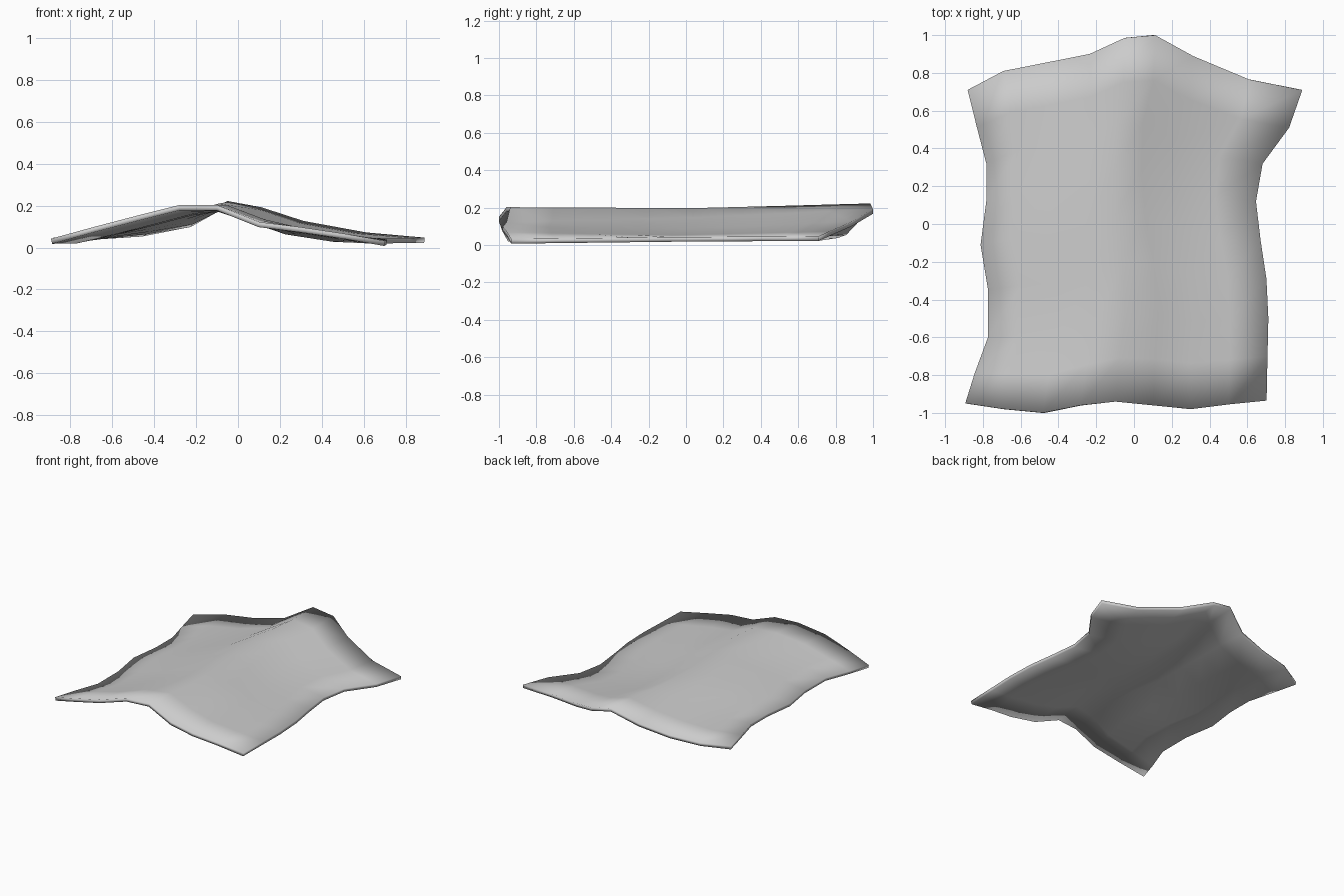
import bpy
import bmesh
from mathutils import Vector

cube = bpy.data.objects.get("Cube")
if cube:
    bpy.data.objects.remove(cube, do_unlink=True)

# Cloth material
cloth = bpy.data.materials.new("cloth grey")
cloth.use_nodes = True
grey = (0.6, 0.6, 0.6, 1)
cloth.diffuse_color = grey
bsdf = cloth.node_tree.nodes["Principled BSDF"]
bsdf.inputs["Base Color"].default_value = grey
bsdf.inputs["Roughness"].default_value = 0.8

# Ragged outline of the sheet, corner to corner
N = 8
front = [(-.89, -.95), (-.69, -.98), (-.48, -1), (-.28, -.96), (-.1, -.94),
         (.1, -.96), (.3, -.98), (.5, -.955), (.7, -.935)]
back = [(-.88, .71), (-.69, .81), (-.46, .855), (-.23, .9), (-.05, .985),
        (.11, 1), (.31, .89), (.61, .765), (.89, .71)]
left = [(-.89, -.95), (-.84, -.79), (-.77, -.6), (-.77, -.35), (-.81, -.11),
        (-.78, .12), (-.78, .32), (-.83, .51), (-.88, .71)]
right = [(.7, -.935), (.705, -.7), (.71, -.5), (.7, -.29), (.67, -.09),
         (.645, .12), (.68, .32), (.82, .51), (.89, .71)]

# Heights across the fold at the front, middle and back
rise_front = [.03, .085, .14, .19, .19, .11, .085, .055, .02]
rise_mid = [.035, .065, .11, .16, .185, .135, .075, .04, .03]
rise_back = [.035, .05, .065, .11, .21, .18, .115, .06, .035]


def outline_blend(i, j):
    """Fill the inside of the outline from its four edges."""
    u, v = i / N, j / N
    f, b, l, r = (Vector(p) for p in (front[i], back[i], left[j], right[j]))
    c00, c10, c01, c11 = (Vector(p) for p in (front[0], front[N], back[0], back[N]))
    corners = (c00 * (1 - u) + c10 * u) * (1 - v) + (c01 * (1 - u) + c11 * u) * v
    return f * (1 - v) + b * v + l * (1 - u) + r * u - corners


def height(i, j):
    v = 2 * j / N
    if v < 1:
        return rise_front[i] * (1 - v) + rise_mid[i] * v
    return rise_mid[i] * (2 - v) + rise_back[i] * (v - 1)


# Folded sheet
bm = bmesh.new()
grid = [[bm.verts.new((*outline_blend(i, j), height(i, j))) for i in range(N + 1)]
        for j in range(N + 1)]
for j in range(N):
    for i in range(N):
        bm.faces.new((grid[j][i], grid[j][i + 1], grid[j + 1][i + 1], grid[j + 1][i]))
for face in bm.faces:
    face.smooth = True
mesh = bpy.data.meshes.new("cloth_sheet")
bm.to_mesh(mesh)
bm.free()
mesh.materials.append(cloth)
sheet = bpy.data.objects.new("cloth_sheet", mesh)
bpy.context.collection.objects.link(sheet)

# Thin rim, softly shaded around the edge
thick = sheet.modifiers.new("thickness", "SOLIDIFY")
thick.thickness = 0.025
thick.offset = 0
